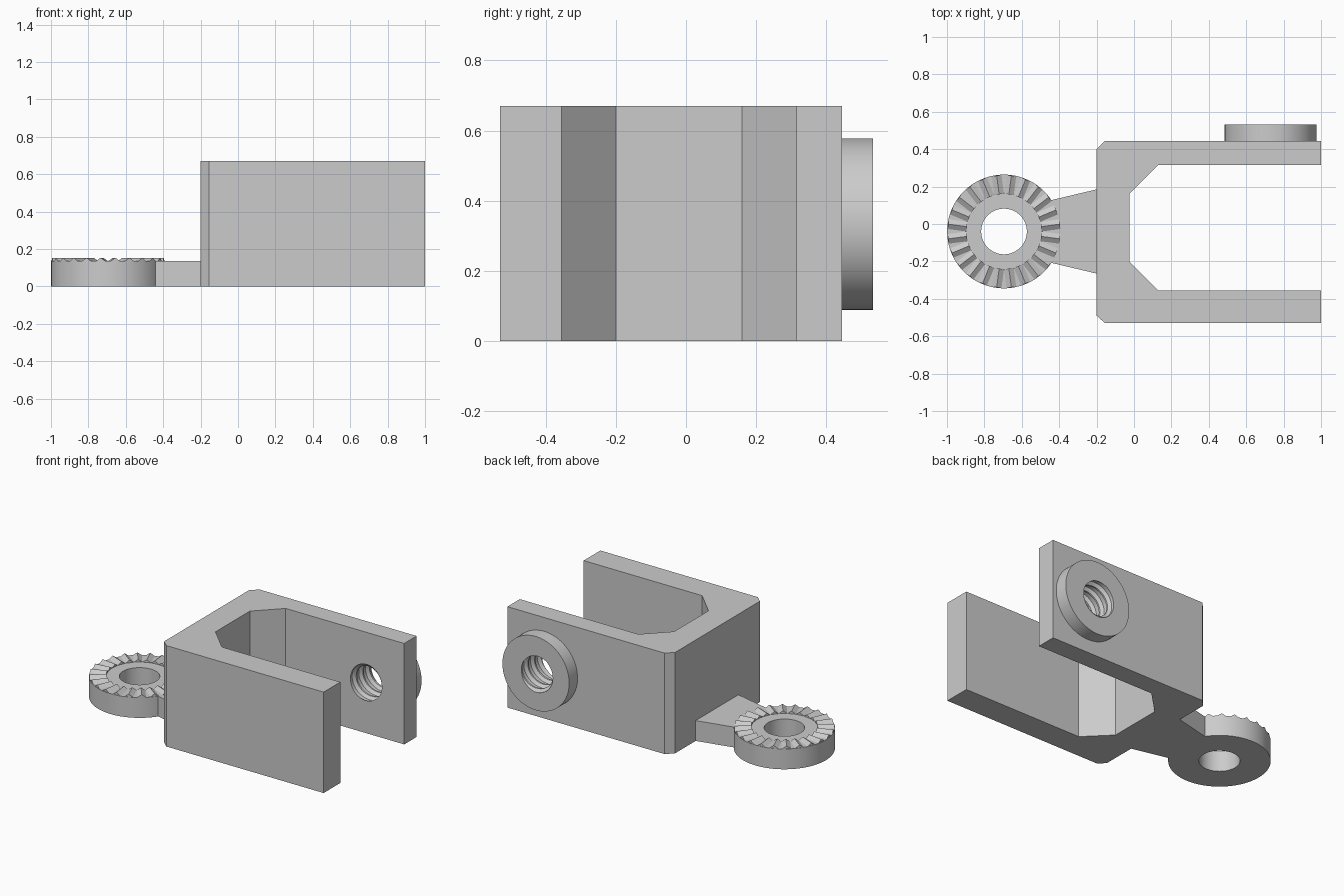
import bpy, bmesh
from math import sin, cos, pi, radians
from mathutils import Matrix, Vector

old = bpy.data.objects.get("Cube")
if old:
    bpy.data.objects.remove(old, do_unlink=True)

grey = bpy.data.materials.new("plain grey")
grey.use_nodes = True
grey.diffuse_color = (0.6, 0.6, 0.6, 1)
grey.node_tree.nodes["Principled BSDF"].inputs["Base Color"].default_value = (0.6, 0.6, 0.6, 1)


def finish(name, bm):
    """Turn a bmesh into a named, coloured object."""
    bmesh.ops.recalc_face_normals(bm, faces=bm.faces[:])
    mesh = bpy.data.meshes.new(name)
    bm.to_mesh(mesh)
    bm.free()
    mesh.materials.append(grey)
    obj = bpy.data.objects.new(name, mesh)
    bpy.context.collection.objects.link(obj)
    return obj


def activate(obj):
    bpy.ops.object.select_all(action='DESELECT')
    obj.select_set(True)
    bpy.context.view_layer.objects.active = obj


def smooth(obj):
    activate(obj)
    bpy.ops.object.shade_smooth_by_angle(angle=radians(25))


def prism(name, outline, height):
    """Extrude a flat outline upward from the ground."""
    bm = bmesh.new()
    face = bm.faces.new([bm.verts.new((x, y, 0)) for x, y in outline])
    top = bmesh.ops.extrude_face_region(bm, geom=[face])["geom"]
    bmesh.ops.translate(bm, vec=(0, 0, height),
                        verts=[v for v in top if isinstance(v, bmesh.types.BMVert)])
    return finish(name, bm)


def combine(obj, other, operation):
    """Apply a boolean and remove the helper."""
    mod = obj.modifiers.new("combine", 'BOOLEAN')
    mod.operation, mod.object, mod.solver = operation, other, 'EXACT'
    activate(obj)
    bpy.ops.object.modifier_apply(modifier=mod.name)
    bpy.data.objects.remove(other, do_unlink=True)


def thread_cutter(centre, y_start, pitch, turns, profile, steps=48):
    """Closed screw-shaped solid along y; profile is (fraction of pitch, radius)."""
    bm = bmesh.new()
    n = len(profile)
    rows = n * turns
    cx, cz = centre
    grid = {}
    for k in range(rows + n + 1):
        frac, r = profile[k % n]
        for s in range(steps if k <= rows else 1):
            a = 2 * pi * s / steps
            y = y_start + pitch * (k // n + frac + s / steps)
            grid[k, s] = bm.verts.new((cx + r * cos(a), y, cz + r * sin(a)))

    def at(k, s):
        return grid[k, s] if s < steps else grid[k + n, 0]

    for k in range(rows):
        for s in range(steps):
            bm.faces.new((at(k, s), at(k + 1, s), at(k + 1, s + 1), at(k, s + 1)))
    # close both ends with fans to the axis
    length = pitch * (turns + 1)
    ends = [bm.verts.new((cx, y_start + pitch / 2, cz)),
            bm.verts.new((cx, y_start + length - pitch / 2, cz))]
    for e in [e for e in bm.edges if e.is_boundary]:
        mid = (e.verts[0].co.y + e.verts[1].co.y) / 2
        bm.faces.new((*e.verts, ends[mid > y_start + length / 2]))
    return finish("thread_cutter", bm)


# U-shaped yoke with chamfered corners
yoke = prism("yoke", [(-0.2, -0.49), (-0.155, -0.53), (1, -0.53), (1, -0.355),
                      (0.13, -0.355), (-0.025, -0.2), (-0.025, 0.16), (0.13, 0.315),
                      (1, 0.315), (1, 0.445), (-0.155, 0.445), (-0.2, 0.4)], 0.67)

# round boss on the back arm, bored with an internal thread
BOSS = (0.73, 0.333)
bm = bmesh.new()
bmesh.ops.create_cone(bm, cap_ends=True, segments=96, radius1=0.245, radius2=0.245, depth=0.133,
                      matrix=Matrix.Translation((BOSS[0], 0.4665, BOSS[1])) @ Matrix.Rotation(pi / 2, 4, 'X'))
combine(yoke, finish("boss", bm), 'UNION')
thread = [(0, 0.125), (0.4, 0.125), (0.62, 0.106), (0.78, 0.106)]
combine(yoke, thread_cutter(BOSS, 0.2, 0.07, 6, thread), 'DIFFERENCE')
smooth(yoke)

# ring with a plain hole
CX, CY, R, TOP = -0.695, -0.04, 0.304, 0.135
HOLE, FLAT, SEG = 0.122, 0.2, 96
bm = bmesh.new()
section = [bm.verts.new((CX + r, CY, z)) for r, z in
           [(HOLE, 0), (R, 0), (R, TOP), (FLAT, TOP), (HOLE, TOP)]]
edges = [bm.edges.new((section[i - 1], section[i])) for i in range(len(section))]
bmesh.ops.spin(bm, geom=section + edges, cent=(CX, CY, 0), axis=(0, 0, 1),
               angle=2 * pi, steps=SEG)
bmesh.ops.remove_doubles(bm, verts=bm.verts[:], dist=0.0001)
smooth(finish("ring", bm))

# radial locking teeth on top of the ring
TEETH, HALF, CREST = 24, 0.026, 0.153
bm = bmesh.new()
for i in range(TEETH):
    turn = Matrix.Translation((CX, CY, 0)) @ Matrix.Rotation(2 * pi * (i + 0.5) / TEETH, 4, 'Z')
    inner, outer = [[bm.verts.new(turn @ Vector((r, y, z))) for y, z in
                     [(-HALF, TOP - 0.005), (-HALF, TOP), (0, CREST), (HALF, TOP), (HALF, TOP - 0.005)]]
                    for r in (FLAT, R - 0.003)]
    bm.faces.new(inner)
    bm.faces.new(outer)
    for j in range(5):
        bm.faces.new((inner[j - 1], inner[j], outer[j], outer[j - 1]))
finish("ring_teeth", bm)

# tapered neck between the ring and the yoke
arc = [radians(-33.5 + 67 * i / 12) for i in range(13)]
prism("neck", [(-0.2, 0.185), *[(CX + R * cos(-a), CY + R * sin(-a)) for a in arc],
               (-0.2, -0.265)], TOP)
